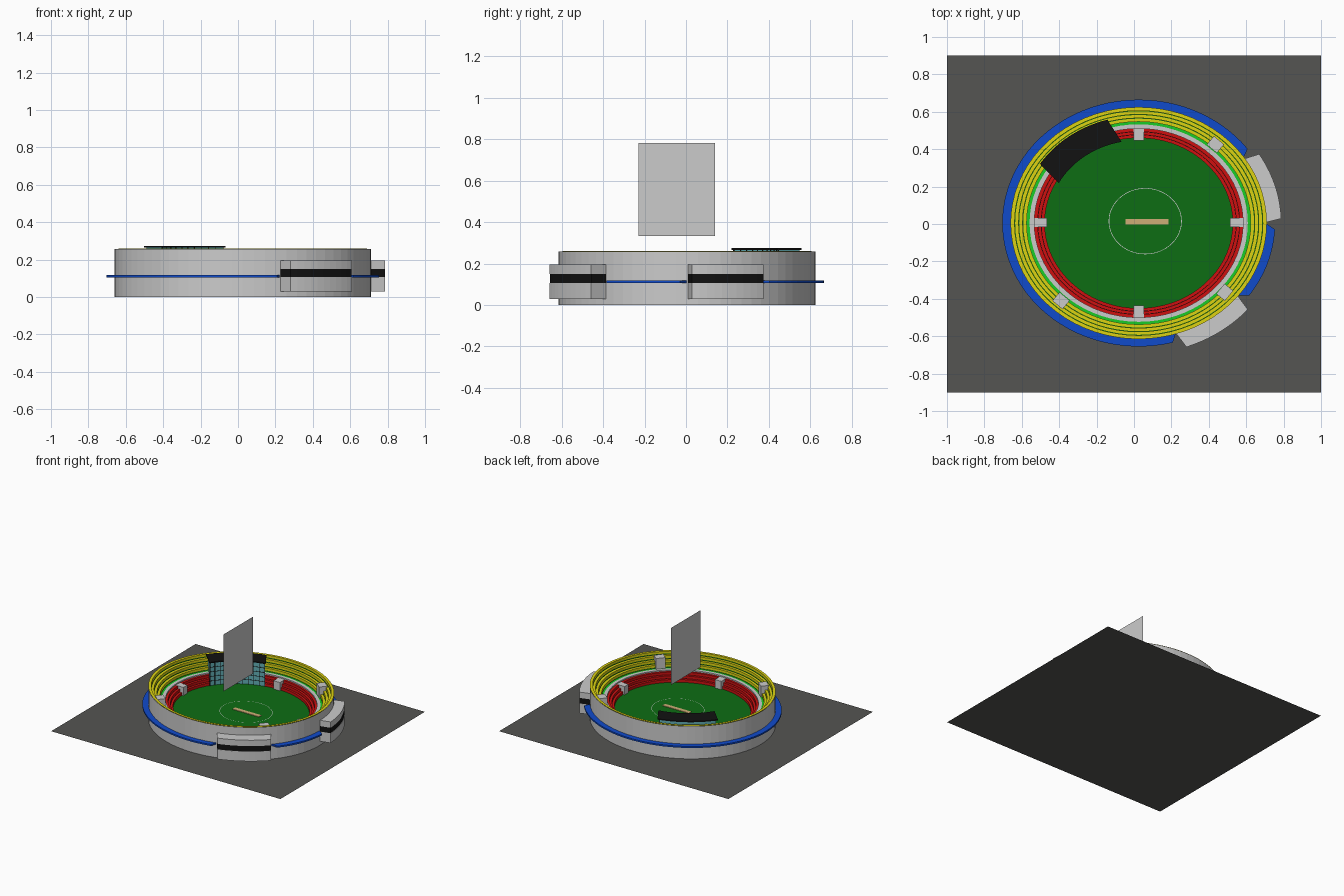
import bpy, bmesh
from math import cos, sin, radians, pi, tau

if "Cube" in bpy.data.objects:
    bpy.data.objects.remove(bpy.data.objects["Cube"])

CX, CY, K = 0.025, 0.005, 1.105   # bowl centre and x stretch of the oval


def material(name, rgb):
    m = bpy.data.materials.new(name)
    m.diffuse_color = (*rgb, 1)
    m.use_nodes = True
    m.node_tree.nodes["Principled BSDF"].inputs["Base Color"].default_value = m.diffuse_color
    return m


GROUND = material("asphalt", (0.09, 0.09, 0.085))
GREEN = material("grass", (0.004, 0.155, 0.007))
LIME = material("lime", (0.01, 0.6, 0.02))
RED = material("red", (0.62, 0.005, 0.005))
YELLOW = material("yellow", (0.72, 0.65, 0.006))
BLUE = material("blue", (0.005, 0.07, 0.6))
BLACK = material("black", (0.006, 0.006, 0.006))
GLASS = material("glass", (0.12, 0.42, 0.46))
TAN = material("clay", (0.62, 0.42, 0.18))
WHITE = material("white", (0.9, 0.9, 0.9))


def finish(name, bm, mat):
    me = bpy.data.meshes.new(name)
    bm.to_mesh(me)
    bm.free()
    ob = bpy.data.objects.new(name, me)
    bpy.context.collection.objects.link(ob)
    if mat:
        me.materials.append(mat)
    return ob


def sweep(name, prof, mat=None, arc=None, n=72, closed=False):
    """Sweep (r, z) points round the oval; arc = (start, end, skew of the outer points)."""
    bm = bmesh.new()
    rmid = sum(p[0] for p in prof) / len(prof)
    rows = []
    for i in range(n if not arc else n + 1):
        row = []
        for r, z in prof:
            if arc:
                s = arc[2] if r > rmid else 0
                a = radians(arc[0] + s + (arc[1] - arc[0] - 2 * s) * i / n)
            else:
                a = tau * i / n
            row.append(bm.verts.new((CX + K * r * cos(a), CY + r * sin(a), z)))
        rows.append(row)
    m = len(prof)
    for i in range(n):
        a, b = rows[i], rows[(i + 1) % len(rows)]
        for j in range(m if closed else m - 1):
            k = (j + 1) % m
            bm.faces.new((a[j], b[j], b[k], a[k]))
    if arc and closed:
        bm.faces.new(rows[0])
        bm.faces.new(rows[-1])
    bmesh.ops.recalc_face_normals(bm, faces=bm.faces)
    return finish(name, bm, mat)


def rect(r0, r1, z0, z1):
    return [(r0, z0), (r1, z0), (r1, z1), (r0, z1)]


def box(name, c, size, mat=None, rot=0):
    bm = bmesh.new()
    bmesh.ops.create_cube(bm, size=1)
    bmesh.ops.scale(bm, vec=size, verts=bm.verts)
    ob = finish(name, bm, mat)
    ob.location, ob.rotation_euler = c, (0, 0, rot)
    return ob


def quad(name, pts, mat=None):
    bm = bmesh.new()
    bm.faces.new([bm.verts.new(p) for p in pts])
    return finish(name, bm, mat)


def steps(r0, r1, z0, z1, n):
    pts = [(r0, z0)]
    for i in range(n):
        z = z0 + (z1 - z0) * (i + 1) / n
        pts += [(r0 + (r1 - r0) * i / n, z), (r0 + (r1 - r0) * (i + 1) / n, z)]
    return pts


# Ground and playing field
quad("ground", [(-1, -.9, 0), (1, -.9, 0), (1, .9, 0), (-1, .9, 0)], GROUND)
bm = bmesh.new()
bm.faces.new([bm.verts.new((CX + K * .456 * cos(tau * i / 72), CY + .456 * sin(tau * i / 72), .085))
              for i in range(72)])
finish("field", bm, GREEN)
box("pitch", (.07, .012, .086), (.23, .032, .006), TAN)
line = sweep("field_circle", [(.174, .087), (.177, .087)], WHITE)
line.location = (.035, .01, 0)

# Bowl: outer wall, lower tiers, walkway, upper tiers
sweep("outer_wall", [(.62, 0), (.62, .258)])
sweep("lower_seats", steps(.455, .505, .085, .15, 3), RED)
sweep("walkway", [(.505, .15), (.505, .16), (.528, .16)])
sweep("hedge_strip", [(.528, .16), (.542, .16)], LIME)
sweep("upper_seats", steps(.542, .62, .16, .26, 4), YELLOW)
for i in range(4):   # dark gaps at the front of each tier
    r, z = .542 + .0195 * i, .16 + .025 * (i + 1)
    sweep("tier_gap", [(r - .002, z - .022), (r - .002, z - .017)], GREEN)
    if i:
        sweep("tier_aisle", [(r - .003, z - .0245), (r, z - .0245)], GREEN)
for i in range(1, 3):
    r, z = .455 + .05 / 3 * i, .085 + .065 / 3 * i
    sweep("lower_aisle", [(r - .002, z + .001), (r - .0005, z + .001)], BLACK)

# Blue canopy ring, broken at the two entrance blocks
for a0, a1, s in ((34.5, 287, 2.5), (-39, 0, 3)):
    sweep("canopy_ring", rect(.615, .66, .105, .117), BLUE, (a0, a1, s), 60, True)

# Entrance blocks with a dark window band
for a0, a1, s, r in ((.3, 34, 1.7, .69), (-73, -39, 2.2, .702)):
    for nm, z0, z1, d, mat in (("entrance_base", .03, .107, 0, None),
                               ("entrance_windows", .107, .15, .002, BLACK),
                               ("entrance_top", .15, .196, 0, None)):
        sweep(nm, rect(.615, r - d, z0, z1), mat, (a0, a1, s), 10, True)

# Pavilion: black roof and glazed front with mullions
sweep("pavilion_roof", rect(.442, .573, .266, .274), BLACK, (100.8, 151, 4.5), 14, True)
sweep("pavilion_glass", rect(.452, .565, .085, .266), GLASS, (102, 150, 4.5), 14, True)
for i in range(11):
    a = radians(102 + 4.8 * i)
    box("mullion", (CX + K * .451 * cos(a), CY + .451 * sin(a), .175), (.004, .004, .18), BLACK, a)
for i in range(1, 5):
    z = .085 + .036 * i
    sweep("transom", rect(.45, .454, z - .0015, z + .0015), BLACK, (102, 150, 0), 14, True)

# Tunnel boxes at field level and booths in the upper tiers
for x, y, w, d in ((.025, .479, .055, .065), (.025, -.468, .055, .065),
                   (-.5, .008, .07, .05), (.548, .008, .07, .05)):
    box("tunnel", (x, y, .118), (w, d, .066))
for x, y, a in ((.435, .425, 50), (.485, -.365, -40), (-.39, -.41, 230)):
    box("booth", (x, y, .2), (.06, .07, .09), None, radians(a))

# Free-standing upright panel above the field
quad("upright_panel", [(.033, -.23, .333), (.033, .14, .333), (.033, .14, .782), (.033, -.23, .782)])
